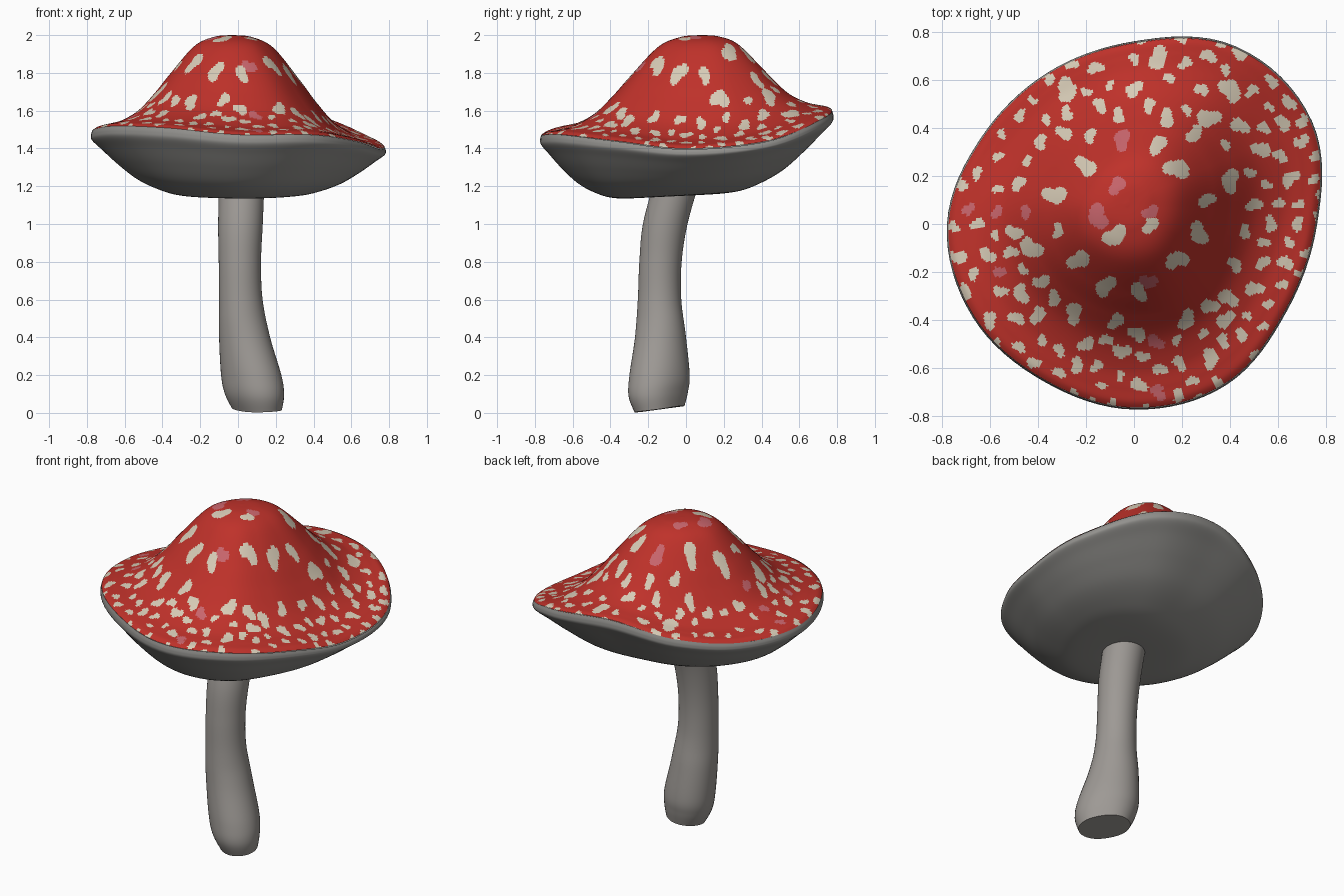
import bpy
import math
import random
from mathutils import Vector, kdtree

random.seed(11)
cube = bpy.data.objects.get("Cube")
if cube:
    bpy.data.objects.remove(cube)


def material(name, rgb):
    mat = bpy.data.materials.new(name)
    mat.use_nodes = True
    mat.diffuse_color = (*rgb, 1)
    bsdf = mat.node_tree.nodes["Principled BSDF"]
    bsdf.inputs["Base Color"].default_value = (*rgb, 1)
    bsdf.inputs["Roughness"].default_value = 0.8
    return mat


RED = material("red", (0.52, 0.031, 0.023))
CREAM = material("cream", (0.68, 0.6, 0.47))
PINK = material("pink", (0.58, 0.13, 0.15))
STALK_GREY = material("warm grey", (0.34, 0.32, 0.3))
GILL_GREY = material("gill grey", (0.29, 0.285, 0.27))


def spline(points, u, closed=False):
    """Smooth curve through evenly numbered points, u from 0 to 1."""
    n = len(points)
    s = u * (n if closed else n - 1)
    i = math.floor(s) if closed else min(int(s), n - 2)
    f = s - i
    pick = (lambda k: points[k % n]) if closed else (lambda k: points[max(0, min(n - 1, k))])
    a, b, c, d = (Vector(pick(i + k)) for k in (-1, 0, 1, 2))
    return b + 0.5 * f * ((c - a) + f * ((2 * a - 5 * b + 4 * c - d) + f * (3 * (b - c) + d - a)))


def loft(name, rings, mats, cap_first=False, cap_last=False):
    """Skin a list of equal closed rings into one smooth object."""
    n = len(rings[0])
    verts = [p for ring in rings for p in ring]
    faces = [(i * n + j, (i + 1) * n + j, (i + 1) * n + (j + 1) % n, i * n + (j + 1) % n)
             for i in range(len(rings) - 1) for j in range(n)]
    if cap_first:
        faces.append(tuple(range(n)))
    if cap_last:
        faces.append(tuple(reversed(range(len(verts) - n, len(verts)))))
    mesh = bpy.data.meshes.new(name)
    mesh.from_pydata(verts, [], faces)
    for mat in mats:
        mesh.materials.append(mat)
    obj = bpy.data.objects.new(name, mesh)
    bpy.context.collection.objects.link(obj)
    bpy.ops.object.select_all(action="DESELECT")
    obj.select_set(True)
    bpy.context.view_layer.objects.active = obj
    bpy.ops.object.shade_smooth_by_angle(angle=math.radians(50))
    return obj


# Wavy rim: radius and height every 30 degrees, counter-clockwise from +x
RIM = [(.762, 1.39), (.855, 1.43), (.852, 1.555), (.76, 1.605), (.725, 1.53), (.73, 1.48),
       (.778, 1.485), (.775, 1.51), (.755, 1.5), (.772, 1.465), (.772, 1.465), (.732, 1.43)]


def cap_rings(profile, centre, end_z, tilt, rows, segments):
    """Rings blending from a centre point to the rim; profile = (reach, share of end_z)."""
    rings = []
    for i in range(rows):
        t, share = spline(profile, i / (rows - 1))
        ring = []
        for j in range(segments):
            radius, height = spline(RIM, j / segments, closed=True)
            a = math.tau * j / segments
            x = centre[0] * (1 - t) + radius * math.cos(a) * t
            y = centre[1] * (1 - t) + radius * math.sin(a) * t
            ring.append((x, y, height + (end_z + tilt * y - height) * share))
        rings.append(ring)
    return rings


# Cap top: domed middle flaring out, then turning over at the rim
DOME = [(.01, 1), (.13, .982), (.27, .885), (.44, .6), (.55, .4), (.67, .215), (.8, .105),
        (.9, .065), (.96, .045), (.991, .015)]
cap = loft("cap_top", cap_rings(DOME, (-.03, .085), 2.0, 0, 120, 380), [RED, CREAM, PINK],
           cap_first=True)

# Cap underside: upright rounded lip and a shallow bowl with a nearly flat middle
BOWL = [(.991, -.022), (1, .05), (.992, .13), (.93, .27), (.83, .49), (.7, .73),
        (.56, .89), (.42, .98), (.22, 1), (.03, .98)]
loft("cap_underside", cap_rings(BOWL, (.03, -.1), 1.15, .05, 60, 96), [GILL_GREY],
     cap_last=True)

# Spots: the large ones on the dome and the main ones on the brim are placed
DOME_SPOTS = [
    (-.12, -.26), (.18, -.15), (.18, .23), (-.2, .24), (.27, -.04), (.4, .18), (.1, .33),
    (-.23, -.15), (-.33, .12), (-.43, -.1), (.02, -.28), (-.25, -.37), (.07, 0),
    (-.08, -.05), (.31, .44), (.44, .41), (.4, .56), (-.28, .56), (.1, .69)]
BRIM_SPOTS = [
    (0, .56), (-.16, .65), (.28, .56), (.62, .42), (-.28, .46), (-.39, .34), (-.48, .17),
    (-.65, 0), (-.73, -.14), (-.61, -.13), (-.47, -.29), (-.6, -.4), (-.4, -.38),
    (-.2, -.5), (-.05, -.53), (.02, -.67), (.19, -.58), (.32, -.56), (.22, -.4),
    (.38, -.4), (.5, -.27), (.63, -.16), (.42, -.17), (.57, 0), (.68, 0), (.65, .19),
    (.5, .08), (.53, .31), (.44, .71)]
PINK_SPOTS = [
    (-.15, .03, .045), (-.05, .35, .038), (-.07, .16, .034), (.07, .05, .03),
    (.06, -.24, .032), (.09, -.49, .03), (.1, -.7, .03), (-.45, .05, .024),
    (-.57, .05, .024), (-.69, .06, .024), (-.56, -.2, .024)]
spots = [(x, y, random.uniform(.034, .046), 1) for x, y in DOME_SPOTS]
spots += [(x, y, random.uniform(.026, .036), 1) for x, y in BRIM_SPOTS]
spots += [(*s, 2) for s in PINK_SPOTS]

# Smaller spots fill the gaps
for _ in range(8000):
    x, y = random.uniform(-.85, .85), random.uniform(-.85, .85)
    reach = math.hypot(x, y)
    gap = .125 if reach < .45 else .08
    if reach < .3 or reach > .88:
        continue
    if all(math.hypot(x - s[0], y - s[1]) > gap for s in spots):
        size = random.uniform(.024, .036) if reach < .5 else random.uniform(.018, .029)
        spots.append((x, y, size, 1))

tree = kdtree.KDTree(len(spots))
for i, s in enumerate(spots):
    tree.insert((s[0], s[1], 0), i)
tree.balance()
for face in cap.data.polygons:
    c = face.center
    near, i, dist = tree.find((c.x, c.y, 0))
    a = math.atan2(c.y - near.y, c.x - near.x)
    wobble = 1 + .25 * math.sin(2 * a + i) + .14 * math.sin(3 * a + 2.3 * i)
    if dist < spots[i][2] * wobble:
        face.material_index = spots[i][3]

# Stalk: bent, with a swollen oval foot cut at a slant; (x, y, z, radius) from the top down
STALK = [(.02, -.05, 1.22, .12), (.013, -.11, 1.0, .118), (.01, -.135, .8, .112),
         (.015, -.14, .6, .115), (.035, -.135, .4, .135), (.07, -.14, .2, .157),
         (.087, -.147, .1, .153), (.1, -.14, .02, .127)]
stalk_rings = []
for i in range(50):
    x, y, z, r = spline(STALK, i / 49)
    slant = .15 * max(0, 1 - z / .2)
    oval = .16 * max(0, 1 - z / .5)
    ring = []
    for j in range(48):
        a = math.tau * j / 48
        reach = r * (1 - oval * math.sin(2 * a))
        ring.append((x + reach * math.cos(a), y + reach * math.sin(a),
                     z + r * math.sin(a) * slant))
    stalk_rings.append(ring)
loft("stalk", stalk_rings, [STALK_GREY], cap_last=True)
